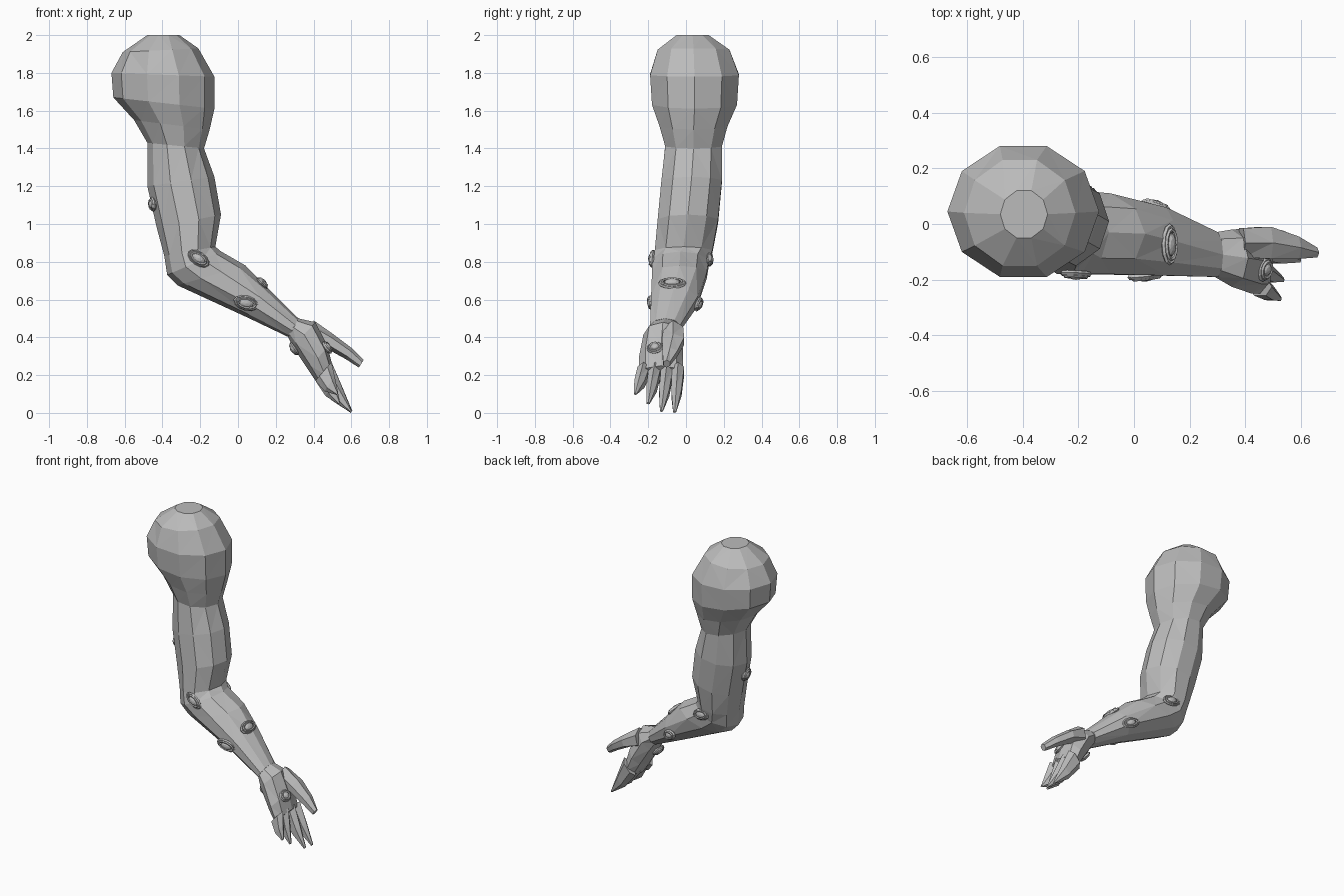
import bpy, bmesh, math
from mathutils import Vector, Matrix
from mathutils.bvhtree import BVHTree

if "Cube" in bpy.data.objects:
    bpy.data.objects.remove(bpy.data.objects["Cube"])


def material(name, rgb):
    m = bpy.data.materials.new(name)
    m.diffuse_color = (*rgb, 1)
    m.use_nodes = True
    m.node_tree.nodes["Principled BSDF"].inputs["Base Color"].default_value = m.diffuse_color
    return m


GREY = material("plain grey", (0.5, 0.5, 0.5))


def loft(name, rows, n=10):
    """Each row: outer edge (x, z), inner edge (x, z), y min, y max."""
    bm = bmesh.new()
    rings = []
    for ax, az, bx, bz, y0, y1 in rows:
        ring = []
        for i in range(n):
            t = 2 * math.pi * (i + 0.0) / n
            c, s = math.cos(t), math.sin(t)
            k = (c + 1) / 2
            s /= math.sin(2 * math.pi * round(n / 4) / n)
            ring.append(bm.verts.new((ax + (bx - ax) * k,
                                      (y0 + y1) / 2 + (y1 - y0) / 2 * s,
                                      az + (bz - az) * k)))
        rings.append(ring)
    for r, q in zip(rings, rings[1:]):
        for i in range(n):
            j = (i + 1) % n
            bm.faces.new((r[i], r[j], q[j], q[i]))
    bm.faces.new(rings[0])
    bm.faces.new(rings[-1][::-1])
    bmesh.ops.recalc_face_normals(bm, faces=bm.faces)
    bmesh.ops.triangulate(bm, faces=bm.faces)
    me = bpy.data.meshes.new(name)
    bm.to_mesh(me)
    me.materials.append(GREY)
    ob = bpy.data.objects.new(name, me)
    bpy.context.collection.objects.link(ob)
    tree = BVHTree.FromBMesh(bm)
    bm.free()
    return ob, tree


# Shoulder ball, upper arm, bent elbow and forearm
arm, arm_tree = loft("arm", [
    (-.48, 2.0, -.31, 2.0, -.05, .12),
    (-.61, 1.91, -.21, 1.93, -.15, .23),
    (-.67, 1.80, -.125, 1.78, -.19, .28),
    (-.66, 1.67, -.125, 1.61, -.18, .27),
    (-.55, 1.55, -.15, 1.50, -.14, .22),
    (-.48, 1.43, -.18, 1.40, -.11, .19),
    (-.48, 1.20, -.125, 1.25, -.13, .19),
    (-.43, .98, -.09, 1.05, -.15, .17),
    (-.39, .83, -.12, .88, -.165, .14),
    (-.375, .73, -.09, .855, -.18, .12),
    (-.32, .675, .04, .78, -.18, .11),
    (.05, .505, .15, .67, -.185, .06),
    (.27, .40, .32, .50, -.19, -.03)])

# Palm
hand, hand_tree = loft("palm", [
    (.26, .41, .32, .50, -.19, -.03),
    (.29, .35, .41, .48, -.225, -.02),
    (.37, .23, .475, .35, -.25, -.015),
    (.42, .155, .50, .25, -.25, -.015)], 8)

# Four tapered fingers: base y, tip y, tip x, tip z
for i, (yb, yt, tx, tz) in enumerate([(-.225, -.268, .53, .10),
                                      (-.165, -.20, .54, .05),
                                      (-.10, -.13, .60, .01),
                                      (-.042, -.06, .605, .005)]):
    mx, mz, ym = (.455 + tx) / 2, (.19 + tz) / 2, (yb + yt) / 2
    loft(f"finger_{i + 1}", [
        (.41, .17, .495, .27, yb - .032, yb + .032),
        (mx - .035, mz - .03, mx + .02, mz + .045, ym - .027, ym + .027),
        (tx - .008, tz - .005, tx, tz + .006, yt - .008, yt + .008)], 6)

# Thumb
loft("thumb", [
    (.37, .36, .40, .49, -.12, -.015),
    (.47, .34, .50, .42, -.125, -.01),
    (.57, .285, .60, .345, -.125, -.045),
    (.64, .24, .665, .28, -.12, -.085)], 6)


def eye(name, tree, pos, normal, along, length, height):
    """Eyeball inside two stacked rings of lid, set on the skin."""
    loc = tree.find_nearest(Vector(pos))[0]
    z = Vector(normal).normalized()
    y = z.cross(Vector(along)).normalized()
    x = y.cross(z)
    frame = Matrix((x, y, z)).transposed().to_4x4()
    frame.translation = loc
    bm = bmesh.new()
    bmesh.ops.create_uvsphere(
        bm, u_segments=10, v_segments=6, radius=1,
        matrix=frame @ Matrix.Diagonal((length * .3, height * .36, .024, 1)))
    n, m = 12, 5
    for scale, lift, fat in ((1, .002, .009), (.8, .011, .007)):
        rings = []
        for i in range(n):
            t = 2 * math.pi * i / n
            ring = []
            for j in range(m):
                a = 2 * math.pi * j / m
                r = fat * math.cos(a)
                p = Vector(((length / 2 * scale - fat + r) * math.cos(t),
                            (height / 2 * scale - fat + r) * math.sin(t),
                            lift + fat * math.sin(a)))
                ring.append(bm.verts.new(frame @ p))
            rings.append(ring)
        for i in range(n):
            r, q = rings[i], rings[(i + 1) % n]
            for j in range(m):
                k = (j + 1) % m
                bm.faces.new((r[j], q[j], q[k], r[k]))
    bmesh.ops.recalc_face_normals(bm, faces=bm.faces)
    me = bpy.data.meshes.new(name)
    bm.to_mesh(me)
    bm.free()
    me.materials.append(GREY)
    bpy.context.collection.objects.link(bpy.data.objects.new(name, me))


# Eyes scattered over the arm and hand
eye("eye_upper_arm", arm_tree, (-.47, -.01, 1.10), (-1, -.2, -.1), (0, 1, 0), .12, .08)
eye("eye_elbow_front", arm_tree, (-.21, -.19, .82), (0, -1, .1), (.8, 0, -.55), .13, .075)
eye("eye_forearm_front", arm_tree, (.04, -.19, .575), (.1, -1, -.1), (1, 0, -.25), .14, .08)
eye("eye_forearm_top", arm_tree, (.13, -.075, .69), (.75, 0, .7), (0, 1, 0), .15, .08)
eye("eye_elbow_back", arm_tree, (-.20, .13, .81), (.1, 1, .1), (1, 0, -.2), .13, .075)
eye("eye_forearm_back", arm_tree, (.08, .07, .575), (.3, 1, -.1), (1, 0, -.4), .12, .07)
eye("eye_hand_back", hand_tree, (.30, -.13, .34), (-.8, 0, -.55), (0, 1, 0), .10, .08)
eye("eye_palm", hand_tree, (.46, -.16, .34), (.75, -.2, .6), (0, 1, 0), .09, .08)
